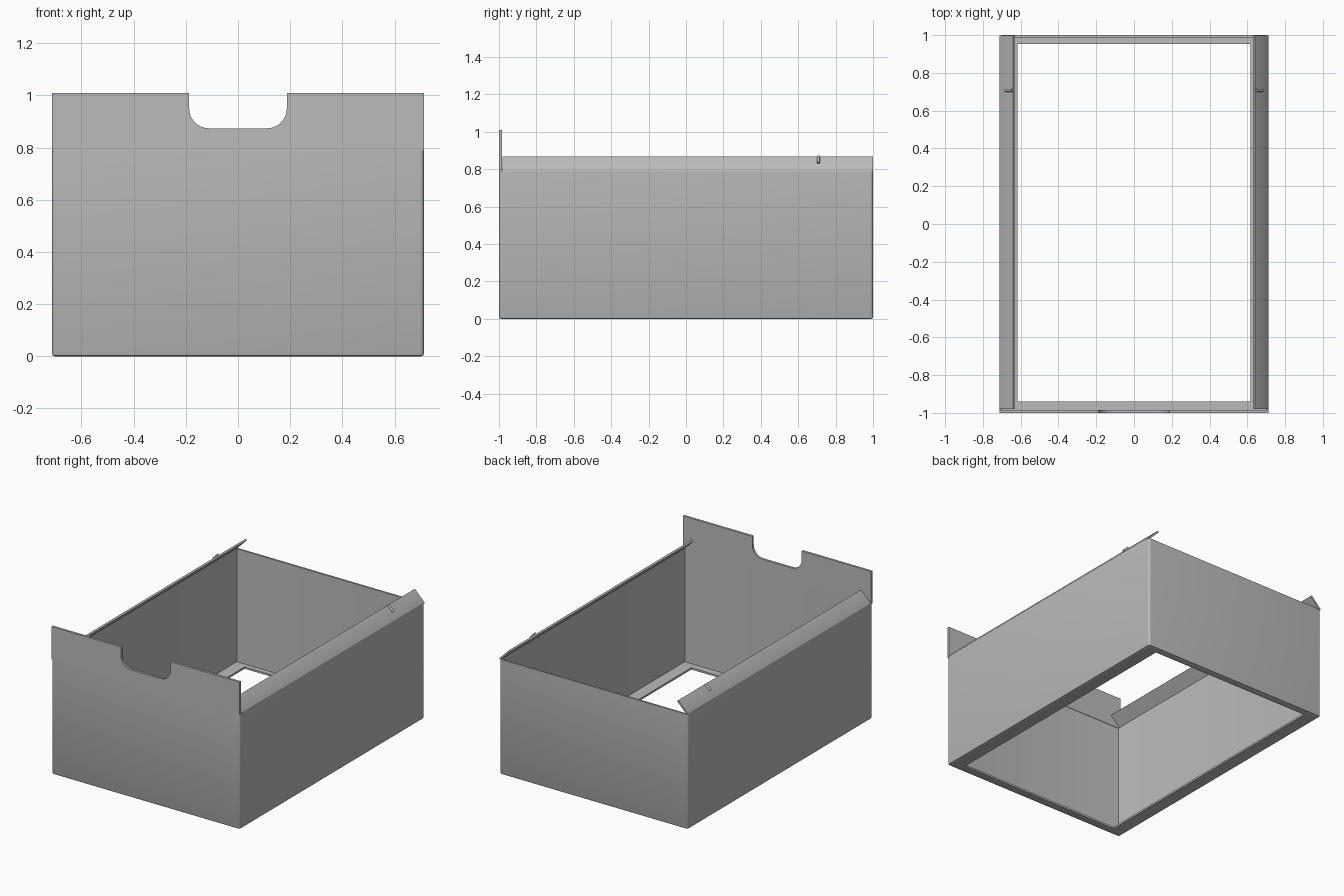
import bpy, bmesh, math
from mathutils import Vector

cube = bpy.data.objects.get("Cube")
if cube:
    bpy.data.objects.remove(cube, do_unlink=True)

W, D, T = 0.713, 1.0, 0.013      # half width, half depth, sheet thickness
WALL, TOP = 0.787, 1.01          # wall height, front panel height
BEND = 0.015                     # outer bend radius

steel = bpy.data.materials.new("grey_steel")
steel.use_nodes = True
steel.diffuse_color = (0.5, 0.5, 0.5, 1)
steel.node_tree.nodes["Principled BSDF"].inputs["Base Color"].default_value = (0.5, 0.5, 0.5, 1)


def finish(name, bm):
    bmesh.ops.recalc_face_normals(bm, faces=bm.faces[:])
    mesh = bpy.data.meshes.new(name)
    bm.to_mesh(mesh)
    bm.free()
    mesh.materials.append(steel)
    obj = bpy.data.objects.new(name, mesh)
    bpy.context.collection.objects.link(obj)
    bpy.ops.object.select_all(action='DESELECT')
    obj.select_set(True)
    bpy.context.view_layer.objects.active = obj
    bpy.ops.object.shade_smooth_by_angle(angle=math.radians(35))
    return obj


def arc(cx, cy, r, start, end, steps=6):
    angles = [math.radians(start + (end - start) * i / steps) for i in range(steps + 1)]
    return [(cx + r * math.cos(a), cy + r * math.sin(a)) for a in angles]


def extrude_profile(name, points, y0, y1):
    """Extrude an (x, z) outline along y."""
    bm = bmesh.new()
    face = bm.faces.new([bm.verts.new((x, y0, z)) for x, z in points])
    out = bmesh.ops.extrude_face_region(bm, geom=[face])
    moved = [g for g in out["geom"] if isinstance(g, bmesh.types.BMVert)]
    bmesh.ops.translate(bm, verts=moved, vec=(0, y1 - y0, 0))
    return finish(name, bm)


def rounded_loop(side, front, back, r):
    x, y0, y1 = W - side - r, -D + front + r, D - back - r
    return (arc(x, y1, r, 0, 90) + arc(-x, y1, r, 90, 180)
            + arc(-x, y0, r, 180, 270) + arc(x, y0, r, 270, 360))


# Four walls and bottom flange: one sheet section swept round a rectangle
bm = bmesh.new()
section = [(0, 0, 0, WALL), (0, 0, 0, 0.01), (0.003, 0.003, 0.003, 0.003), (0.01, 0.01, 0.01, 0),
           (0.096, 0.061, 0.047, 0), (0.096, 0.061, 0.047, T), (T, T, T, T), (T, T, T, WALL)]
rings = []
for side, front, back, z in section:
    radius = max(BEND - side, 0.001)
    rings.append([bm.verts.new((x, y, z)) for x, y in rounded_loop(side, front, back, radius)])
for a, b in zip(rings, rings[1:] + rings[:1]):
    for i in range(len(a)):
        j = (i + 1) % len(a)
        bm.faces.new((a[i], a[j], b[j], b[i]))
finish("box_walls", bm)

# Raised front panel with a round-cornered finger notch
half, floor, r = 0.187, 0.874, 0.075
outline = [(-W, WALL), (W, WALL), (W, TOP), (half, TOP)]
outline += arc(half - r, floor + r, r, 0, -90, 10)
outline += arc(-half + r, floor + r, r, -90, -180, 10)
outline += [(-half, TOP), (-W, TOP)]
extrude_profile("front_panel_top", outline, -D, -D + 0.016)

# Inward sloping side flaps, each with a small raised tab
for s, label in ((1, "left"), (-1, "right")):
    flap = [(W, WALL), (W, 0.791), (W - 0.002, 0.796), (0.641, 0.867),
            (0.632, 0.858), (W - T, 0.79), (W - T, WALL)]
    extrude_profile(label + "_flap", [(s * x, z) for x, z in flap], -D + 0.02, D - 0.001)

    bm = bmesh.new()
    bmesh.ops.create_cube(bm, size=1)
    bmesh.ops.scale(bm, vec=(0.05, 0.016, 0.02), verts=bm.verts[:])
    ends = [e for e in bm.edges
            if abs((e.verts[0].co - e.verts[1].co).normalized().dot(Vector((0, 1, 0)))) < 0.5
            and e.verts[0].co.z > 0 and e.verts[1].co.z > 0]
    bmesh.ops.bevel(bm, geom=ends, offset=0.005, segments=3, affect='EDGES', profile=0.5)
    tab = finish(label + "_flap_tab", bm)
    tab.rotation_euler = (0, s * math.radians(45), 0)
    tab.location = (s * 0.661, 0.708, 0.848)
